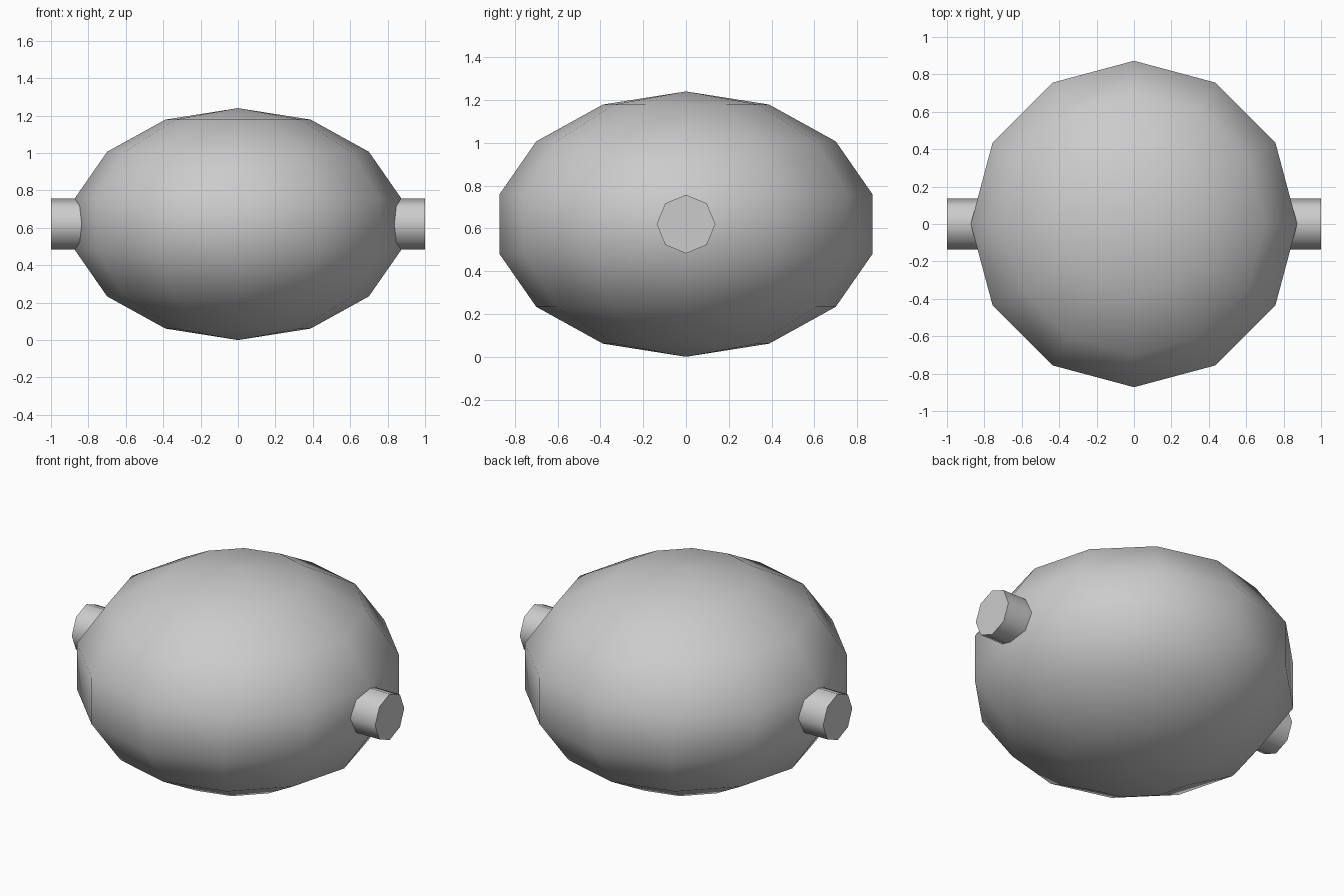
import bpy
from math import radians, pi

if "Cube" in bpy.data.objects:
    bpy.data.objects.remove(bpy.data.objects["Cube"])

CENTRE_Z = 0.62

def finish(obj, name, angle):
    obj.name = name
    bpy.ops.object.transform_apply(location=False, rotation=True, scale=True)
    bpy.ops.object.shade_smooth_by_angle(angle=radians(angle))

# Flattened low-poly body, 12 segments by 7 bands
bpy.ops.mesh.primitive_uv_sphere_add(segments=12, ring_count=7, radius=1, location=(0, 0, CENTRE_Z))
body = bpy.context.object
body.scale = (0.895, 0.895, 0.62)
finish(body, "body", 60)

# Eight-sided axle running through the body, showing as a stub on each side
bpy.ops.mesh.primitive_cylinder_add(vertices=8, radius=0.137, depth=2,
                                    location=(0, 0, CENTRE_Z), rotation=(0, pi / 2, 0))
finish(bpy.context.object, "axle", 60)
